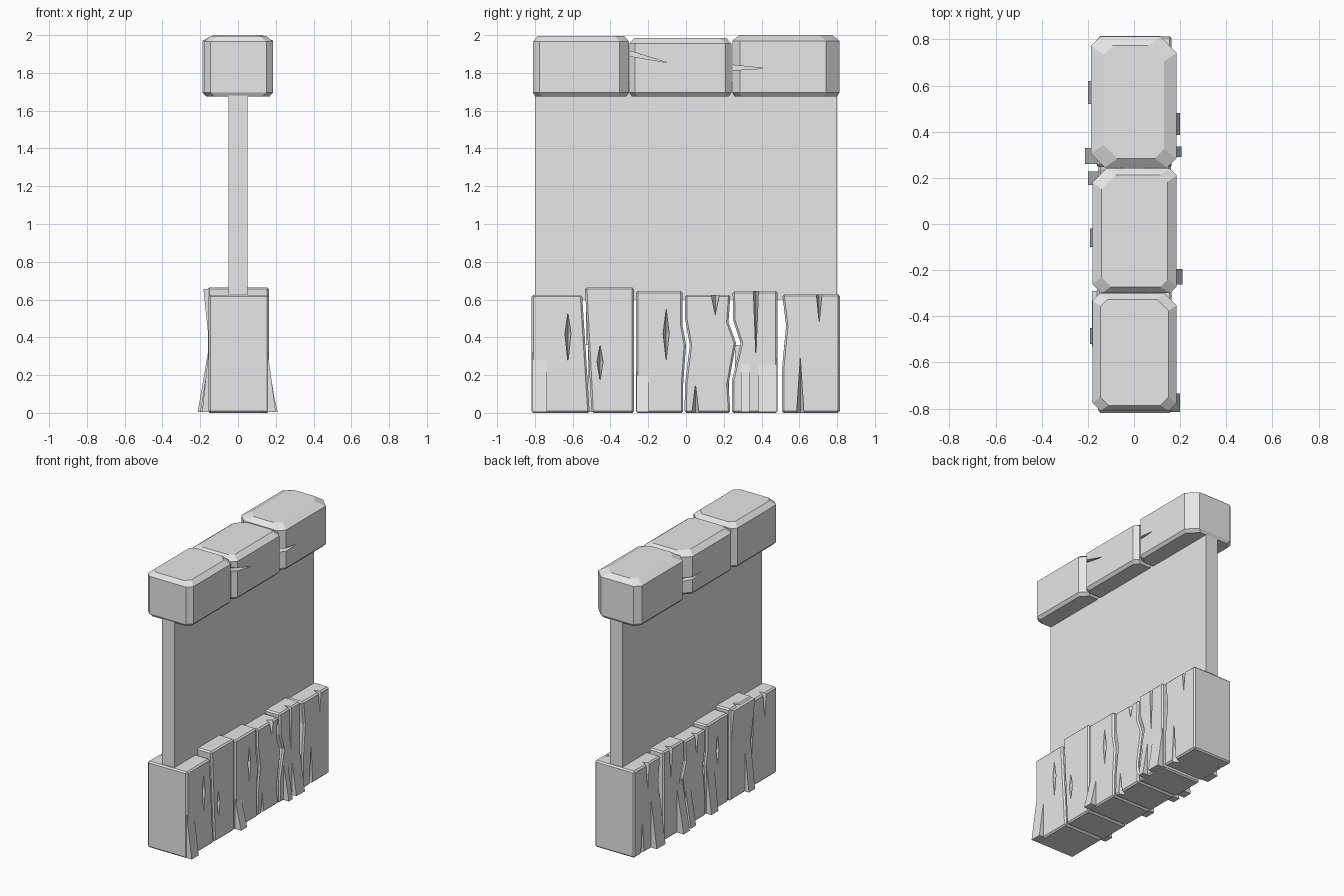
import bpy
import bmesh

cube = bpy.data.objects.get("Cube")
if cube:
    bpy.data.objects.remove(cube, do_unlink=True)

stone_grey = bpy.data.materials.new("light grey")
stone_grey.use_nodes = True
stone_grey.diffuse_color = (0.8, 0.8, 0.8, 1)
stone_grey.node_tree.nodes["Principled BSDF"].inputs["Base Color"].default_value = (0.8, 0.8, 0.8, 1)


def finish(name, bm):
    bmesh.ops.recalc_face_normals(bm, faces=bm.faces)
    mesh = bpy.data.meshes.new(name)
    bm.to_mesh(mesh)
    bm.free()
    mesh.materials.append(stone_grey)
    obj = bpy.data.objects.new(name, mesh)
    bpy.context.collection.objects.link(obj)
    return obj


def hulls(name, groups):
    """One object holding the convex hull of each group of points."""
    bm = bmesh.new()
    for points in groups:
        verts = [bm.verts.new(p) for p in points]
        res = bmesh.ops.convex_hull(bm, input=verts)
        spare = {g for g in res["geom_interior"] + res["geom_unused"]
                 if isinstance(g, bmesh.types.BMVert)}
        bmesh.ops.delete(bm, geom=list(spare), context="VERTS")
    bmesh.ops.dissolve_limit(bm, angle_limit=0.01, verts=bm.verts, edges=bm.edges)
    return finish(name, bm)


def box(name, x, y, z):
    return hulls(name, [[(a, b, c) for a in x for b in y for c in z]])


def apply_modifiers(obj):
    bpy.context.view_layer.update()
    graph = bpy.context.evaluated_depsgraph_get()
    mesh = bpy.data.meshes.new_from_object(obj.evaluated_get(graph))
    obj.modifiers.clear()
    obj.data = mesh


def carve(obj, groups):
    """Cut sharp cracks out of a part."""
    if groups:
        cutter = hulls("crack_cutter", groups)
        cutter.hide_render = True
        mod = obj.modifiers.new("cracks", "BOOLEAN")
        mod.operation = "DIFFERENCE"
        mod.solver = "EXACT"
        mod.object = cutter
        apply_modifiers(obj)
        bpy.data.objects.remove(cutter, do_unlink=True)


def split(side, y, low, mid, high, width):
    """V-shaped split in the wood, widest at height mid."""
    diamond = [(y, low), (y, high), (y - width, mid), (y + width, mid)]
    points = [(side * x, a, b) for x in (0.15, 0.24) for a, b in diamond]
    return points + [(side * 0.11, y, mid)]


def notch(side, y, tip, z, tip_z, half):
    """Horizontal wedge running from a stone's end to a tip."""
    return [(side * 0.23, y, z - half), (side * 0.23, y, z + half),
            (side * 0.23, tip, tip_z), (side * 0.1, y, z - half),
            (side * 0.1, y, z + half), (side * 0.17, tip, tip_z)]


# Thin wall panel
box("wall_panel", (-0.05, 0.05), (-0.8, 0.8), (0.6, 1.75))


# Cap stones: chamfered blocks, with a corner cut for each upright edge
def cap_stone(name, x, y, z, corners, top, cracks):
    points = []
    levels = [(z[0], 0.018), (z[0] + 0.02, 0), (z[1] - 0.03, 0), (z[1], top)]
    for height, inset in levels:
        for (i, j), cut in zip([(0, 0), (1, 0), (1, 1), (0, 1)], corners):
            dx, dy = 1 - 2 * i, 1 - 2 * j
            px, py = x[i] + dx * inset, y[j] + dy * inset * 0.7
            points += [(px + dx * cut, py, height), (px, py + dy * cut, height)]
    carve(hulls(name, [points]), cracks)


cap_stone("front_cap_stone", (-0.18, 0.185), (-0.81, -0.302), (1.675, 1.995),
          (0.035, 0.035, 0.05, 0.03), 0.035, [])
cap_stone("middle_cap_stone", (-0.18, 0.185), (-0.3, 0.24), (1.675, 1.985),
          (0.04, 0.03, 0.03, 0.06), 0.04,
          [notch(1, -0.31, -0.1, 1.905, 1.855, 0.014),
           notch(-1, 0.25, 0.08, 1.79, 1.81, 0.014)])
cap_stone("back_cap_stone", (-0.187, 0.185), (0.245, 0.812), (1.675, 2.0),
          (0.06, 0.04, 0.07, 0.04), 0.055,
          [notch(1, 0.235, 0.41, 1.828, 1.824, 0.015)])


# Planks: side outlines (y, z) extruded through the wall's thickness
def plank(name, x, left, right, splits):
    outline = left + right[::-1]
    bm = bmesh.new()
    face = bm.faces.new([bm.verts.new((x[0], a, b)) for a, b in outline])
    res = bmesh.ops.extrude_face_region(bm, geom=[face])
    moved = [g for g in res["geom"] if isinstance(g, bmesh.types.BMVert)]
    bmesh.ops.translate(bm, verts=moved, vec=(x[1] - x[0], 0, 0))
    obj = finish(name, bm)
    bevel = obj.modifiers.new("worn_edges", "BEVEL")
    bevel.width = 0.01
    bevel.segments = 1
    bevel.limit_method = "ANGLE"
    bevel.angle_limit = 1.0
    apply_modifiers(obj)
    carve(obj, [split(*s) for s in splits])


plank("plank_1", (-0.155, 0.163), [(-0.818, 0), (-0.818, 0.625)],
      [(-0.51, 0), (-0.55, 0.625)],
      [(1, -0.625, 0.27, 0.42, 0.53, 0.016), (-1, -0.68, 0.45, 0.64, 0.65, 0.02)])
plank("plank_2", (-0.16, 0.163), [(-0.5, 0), (-0.535, 0.665)],
      [(-0.275, 0), (-0.275, 0.665)],
      [(1, -0.455, 0.17, 0.27, 0.36, 0.016), (-1, -0.37, 0.5, 0.68, 0.69, 0.02)])
plank("plank_3", (-0.155, 0.165), [(-0.265, 0), (-0.265, 0.645)],
      [(-0.015, 0), (-0.015, 0.15), (0, 0.36), (-0.018, 0.46), (-0.018, 0.645)],
      [(1, -0.105, 0.28, 0.42, 0.55, 0.016), (-1, -0.14, 0.3, 0.42, 0.54, 0.016)])
plank("plank_4", (-0.155, 0.16),
      [(-0.008, 0), (-0.005, 0.15), (0.02, 0.36), (-0.005, 0.5), (-0.005, 0.625)],
      [(0.235, 0), (0.225, 0.15), (0.265, 0.37), (0.225, 0.48), (0.235, 0.625)],
      [(1, 0.155, 0.52, 0.64, 0.65, 0.025), (1, 0.05, -0.02, -0.01, 0.15, 0.02),
       (-1, 0.1, 0.48, 0.64, 0.65, 0.02)])
plank("plank_5", (-0.16, 0.163),
      [(0.243, 0), (0.243, 0.17), (0.29, 0.37), (0.25, 0.49), (0.247, 0.645)],
      [(0.485, 0), (0.485, 0.645)],
      [(1, 0.37, 0.3, 0.66, 0.67, 0.014), (-1, 0.4, 0.4, 0.66, 0.67, 0.018)])
plank("plank_6", (-0.155, 0.163),
      [(0.508, 0), (0.508, 0.23), (0.53, 0.46), (0.51, 0.628)],
      [(0.815, 0), (0.815, 0.628)],
      [(1, 0.705, 0.48, 0.64, 0.65, 0.016), (1, 0.605, -0.02, -0.01, 0.29, 0.02),
       (-1, 0.66, 0.45, 0.64, 0.65, 0.02), (-1, 0.72, -0.02, -0.01, 0.25, 0.018)])

# Splayed wood strips: side, y range, root height, spread end height, reach
strips = [(1, -0.815, -0.735, 0.36, 0.005, 0.2), (1, -0.262, -0.195, 0.25, 0.005, 0.21),
          (1, 0.29, 0.335, 0.33, 0.005, 0.205), (1, 0.385, 0.482, 0.33, 0.005, 0.2),
          (-1, 0.52, 0.62, 0.36, 0.005, 0.2), (-1, 0.26, 0.33, 0.36, 0.005, 0.213),
          (-1, 0.17, 0.228, 0.3, 0.005, 0.2), (-1, -0.1, -0.02, 0.36, 0.005, 0.19),
          (-1, -0.52, -0.45, 0.36, 0.005, 0.19), (-1, -0.53, -0.29, 0.36, 0.655, 0.183)]
for n, (side, y0, y1, root, end, reach) in enumerate(strips, 1):
    wedge = [(0.152, root), (reach, end), (0.13, end), (0.13, root)]
    hulls(f"splayed_strip_{n}", [[(side * a, y, b) for a, b in wedge for y in (y0, y1)]])
